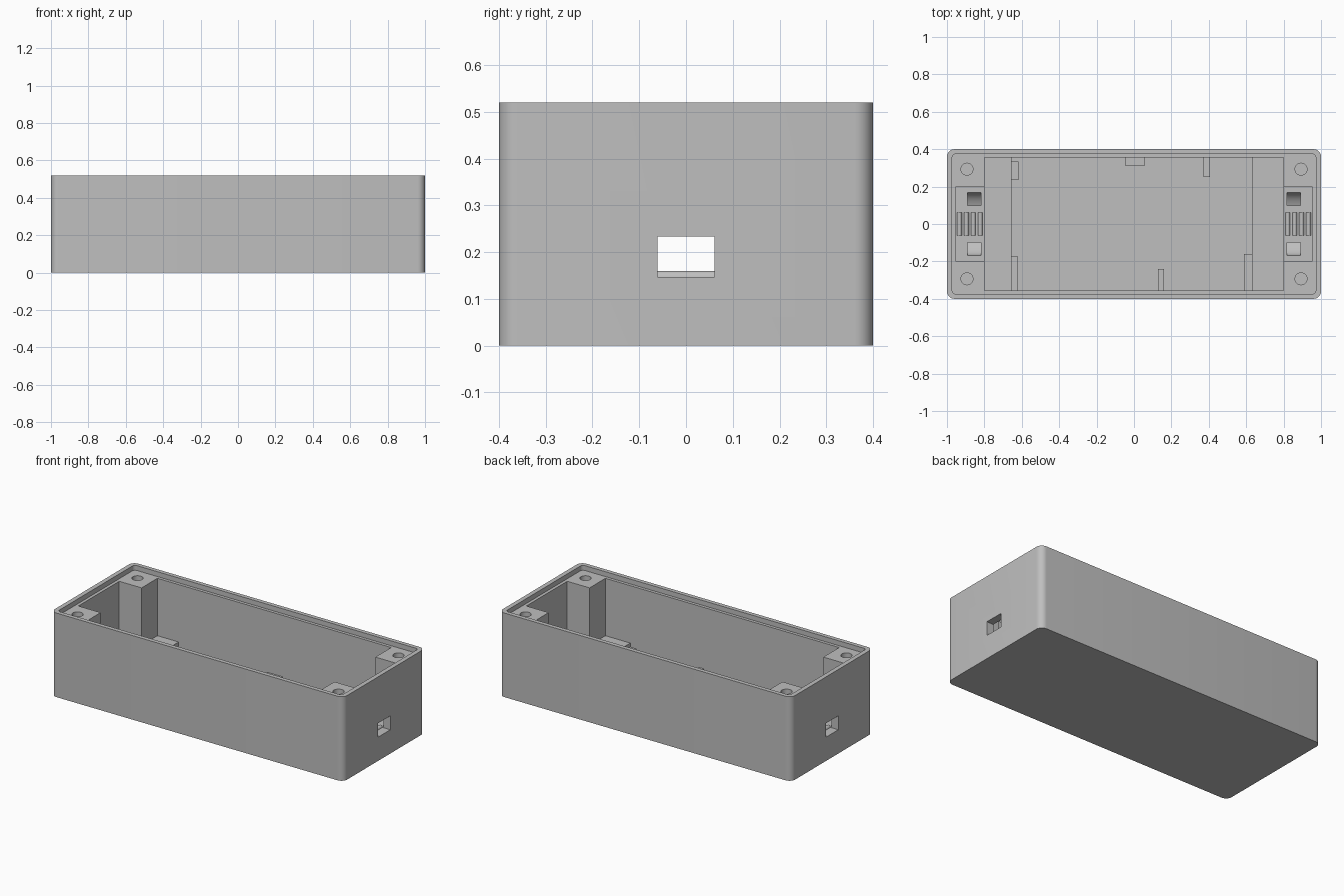
import bpy
import bmesh
from math import sin, cos, pi
from mathutils import Vector

default = bpy.data.objects.get("Cube")
if default:
    bpy.data.objects.remove(default, do_unlink=True)

GREY = (0.52, 0.52, 0.52, 1.0)
plastic = bpy.data.materials.new("grey_plastic")
plastic.use_nodes = True
plastic.diffuse_color = GREY
plastic.node_tree.nodes["Principled BSDF"].inputs["Base Color"].default_value = GREY


def prism(name, outline, axis, lo, hi):
    """Extrude a 2D outline along an axis, from lo to hi."""
    place = {"x": lambda a, b: (lo, a, b),
             "y": lambda a, b: (a, lo, b),
             "z": lambda a, b: (a, b, lo)}[axis]
    step = Vector([hi - lo if axis == c else 0 for c in "xyz"])
    bm = bmesh.new()
    face = bm.faces.new([bm.verts.new(place(a, b)) for a, b in outline])
    grown = bmesh.ops.extrude_face_region(bm, geom=[face])["geom"]
    bmesh.ops.translate(bm, vec=step,
                        verts=[g for g in grown if isinstance(g, bmesh.types.BMVert)])
    bmesh.ops.recalc_face_normals(bm, faces=bm.faces)
    mesh = bpy.data.meshes.new(name)
    bm.to_mesh(mesh)
    bm.free()
    obj = bpy.data.objects.new(name, mesh)
    bpy.context.collection.objects.link(obj)
    mesh.materials.append(plastic)
    return obj


def box(name, x0, x1, y0, y1, z0, z1):
    return prism(name, [(x0, y0), (x1, y0), (x1, y1), (x0, y1)], "z", z0, z1)


def arc(cx, cy, rx, ry, start, end, n):
    return [(cx + rx * cos(start + (end - start) * i / n),
             cy + ry * sin(start + (end - start) * i / n)) for i in range(n + 1)]


def rounded(hx, hy, r):
    pts = []
    for k, (sx, sy) in enumerate([(1, 1), (-1, 1), (-1, -1), (1, -1)]):
        pts += arc(sx * (hx - r), sy * (hy - r), r, r, k * pi / 2, (k + 1) * pi / 2, 8)
    return pts


def activate(obj):
    bpy.ops.object.select_all(action="DESELECT")
    obj.select_set(True)
    bpy.context.view_layer.objects.active = obj


def cut(target, cutter):
    cutter.hide_render = True
    mod = target.modifiers.new("cut", "BOOLEAN")
    mod.operation = "DIFFERENCE"
    mod.solver = "EXACT"
    mod.object = cutter
    activate(target)
    bpy.ops.object.modifier_apply(modifier=mod.name)
    bpy.data.objects.remove(cutter, do_unlink=True)


HEIGHT, LEDGE, ABOVE = 0.52, 0.49, 0.6
FLOOR, SHELF, BLOCK = 0.045, 0.135, 0.15

# Case body with a rebate for the lid
case = prism("case", rounded(1.0, 0.4, 0.04), "z", 0, HEIGHT)
cut(case, prism("lid_rebate", rounded(0.972, 0.374, 0.018), "z", LEDGE, ABOVE))

# Main cavity with a raised shelf at each end
steps = [(-0.8, SHELF), (-0.655, SHELF), (-0.655, FLOOR), (0.63, FLOOR),
         (0.63, SHELF), (0.8, SHELF), (0.8, ABOVE), (-0.8, ABOVE)]
cut(case, prism("cavity", steps, "y", -0.355, 0.355))

# Pockets between the corner posts, and the cable windows through both ends
cut(case, box("end_pockets", -0.953, 0.953, -0.2, 0.2, BLOCK, ABOVE))
cut(case, box("cable_windows", -1.1, 1.1, -0.061, 0.061, 0.147, 0.233))

# Curved cable tie tunnels under each cable channel
tunnel = ([(-0.168, 0.2)] + arc(0, BLOCK, 0.168, 0.09, pi, 2 * pi, 20) + [(0.168, 0.2)]
          + [(0.1, 0.2)] + arc(0, BLOCK, 0.1, 0.05, 2 * pi, pi, 20) + [(-0.1, 0.2)])
for side in (-1, 1):
    cut(case, prism("tie_tunnel", tunnel, "x", side * 0.855 - 0.036, side * 0.855 + 0.036))

# Screw holes in the four corner posts
for sx in (-1, 1):
    for sy in (-1, 1):
        ring = arc(sx * 0.893, sy * 0.293, 0.032, 0.032, 0, 2 * pi, 32)[:-1]
        cut(case, prism("screw_hole", ring, "z", 0.25, ABOVE))

activate(case)
bpy.ops.object.shade_smooth_by_angle(angle=pi / 6)

# Grip ribs across each cable channel
for side, label in ((-1, "right"), (1, "left")):
    for i in range(4):
        x = side * (0.822 + i * 0.037)
        half = arc(x, 0.145, 0.013, 0.015, 0, pi, 8)
        rib = prism(f"{label}_grip_rib_{i + 1}", half, "y", -0.061, 0.061)
        activate(rib)
        bpy.ops.object.shade_smooth_by_angle(angle=pi / 6)

# Low locating tabs on the cavity floor
tabs = [(-0.656, -0.618, 0.235, 0.335), (-0.656, -0.622, -0.356, -0.17),
        (0.588, 0.631, -0.356, -0.16), (0.127, 0.16, -0.356, -0.24),
        (0.372, 0.405, 0.25, 0.356), (-0.045, 0.055, 0.31, 0.356)]
for i, (x0, x1, y0, y1) in enumerate(tabs):
    box(f"locating_tab_{i + 1}", x0, x1, y0, y1, FLOOR - 0.005, 0.11)
